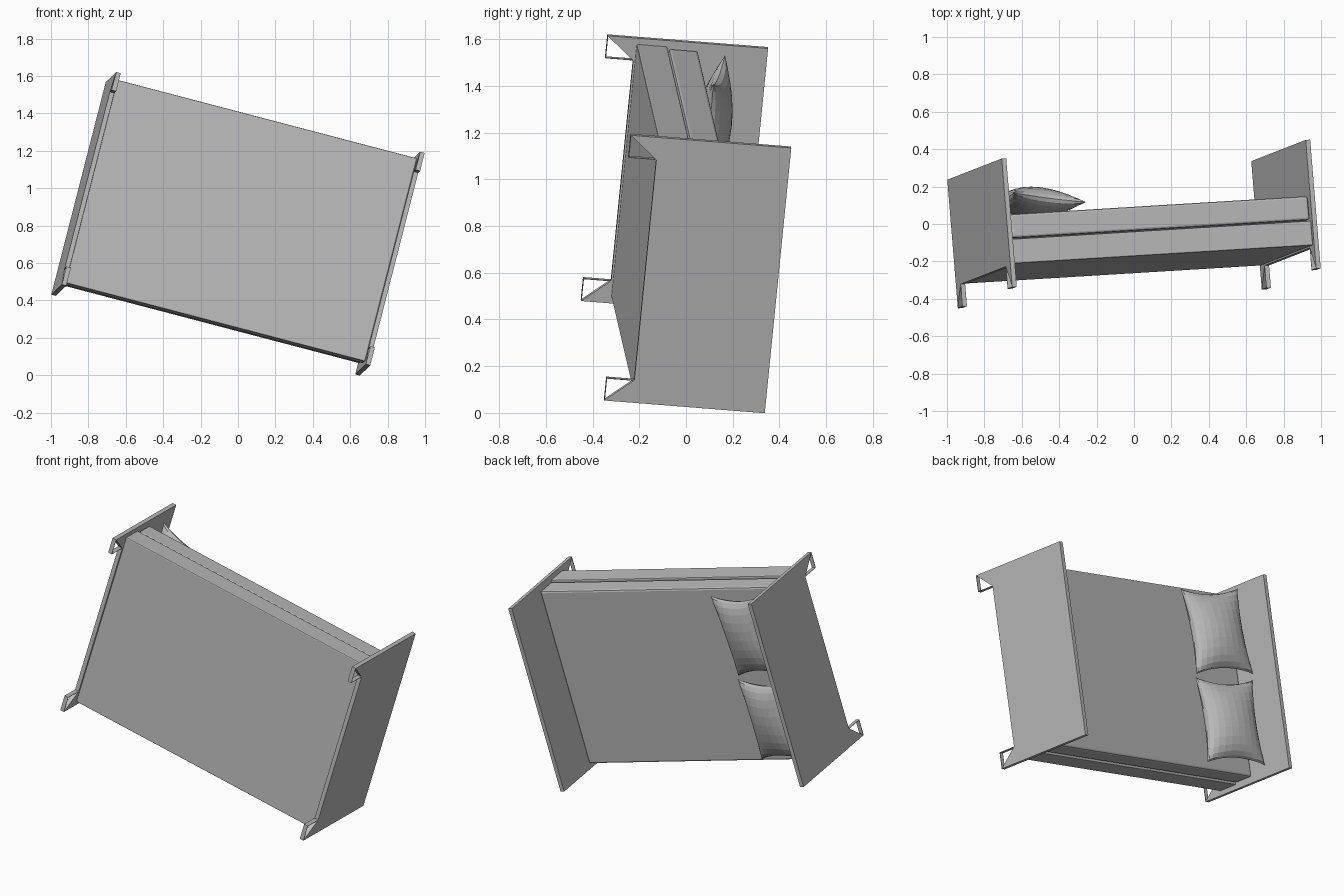
import bpy, bmesh, math
from mathutils import Matrix, Vector

cube = bpy.data.objects.get("Cube")
if cube:
    bpy.data.objects.remove(cube, do_unlink=True)

# The bed is built upright (x = length, y = width, z = up), then tipped over
length_dir = Vector((0.965, 0.059, -0.253)).normalized()
up_dir = Vector((-0.079, 0.993, -0.079))
up_dir = (up_dir - length_dir * up_dir.dot(length_dir)).normalized()
side_dir = up_dir.cross(length_dir)
TIP = Matrix((length_dir, side_dir, up_dir)).transposed().to_4x4()
TIP.translation = (0, 0, 0.81)

HALF_L, HALF_W, HALF_H = 0.854, 0.589, 0.346
THICK = 0.025
FOOT_W, FOOT_H = 0.1, 0.12

grey = bpy.data.materials.new("plain grey")
grey.use_nodes = True
GREY = (0.5, 0.5, 0.5, 1)
grey.diffuse_color = GREY
grey.node_tree.nodes["Principled BSDF"].inputs["Base Color"].default_value = GREY


def finish(name, bm, local=Matrix()):
    bmesh.ops.recalc_face_normals(bm, faces=bm.faces)
    mesh = bpy.data.meshes.new(name)
    bm.to_mesh(mesh)
    bm.free()
    mesh.materials.append(grey)
    obj = bpy.data.objects.new(name, mesh)
    bpy.context.collection.objects.link(obj)
    obj.matrix_world = TIP @ local
    return obj


def add_box(bm, low, high):
    low, high = Vector(low), Vector(high)
    size = Matrix.Diagonal((high - low).to_4d())
    size[3][3] = 1
    bmesh.ops.create_cube(bm, size=1, matrix=Matrix.Translation((low + high) / 2) @ size)


def slab(name, half_l, half_w, bottom, top, bevel):
    bm = bmesh.new()
    add_box(bm, (-half_l, -half_w, bottom), (half_l, half_w, top))
    obj = finish(name, bm)
    mod = obj.modifiers.new("soft edges", "BEVEL")
    mod.width, mod.segments = bevel, 2


def end_board(name, x):
    # Panel whose lower corners run diagonally down to the floor
    bm = bmesh.new()
    inner, under = HALF_W - FOOT_W, FOOT_H - HALF_H
    profile = [(-HALF_W, -HALF_H), (-inner, under), (inner, under),
               (HALF_W, -HALF_H), (HALF_W, HALF_H), (-HALF_W, HALF_H)]
    face = bm.faces.new([bm.verts.new((x, y, z)) for y, z in profile])
    ext = bmesh.ops.extrude_face_region(bm, geom=[face])
    moved = [v for v in ext["geom"] if isinstance(v, bmesh.types.BMVert)]
    bmesh.ops.translate(bm, verts=moved, vec=(THICK, 0, 0))
    # Thin bent strip closing each foot
    strip = 0.003
    for s in (-1, 1):
        ya, yb = sorted((s * inner, s * HALF_W))
        add_box(bm, (x, ya, -HALF_H), (x + THICK, yb, strip - HALF_H))
        ya, yb = sorted((s * inner, s * (inner + strip)))
        add_box(bm, (x, ya, -HALF_H), (x + THICK, yb, under))
    finish(name, bm)


def pillow(name, location, turn):
    # Cushion with pinched sides and pointed corners
    bm = bmesh.new()
    n = 12
    half_x, half_y, half_z, pinch = 0.205, 0.258, 0.078, 0.14
    layers = []
    for side in (1, -1):
        rows = []
        for i in range(n + 1):
            row = []
            for j in range(n + 1):
                u, v = (math.sin(math.pi / 2 * (2 * k / n - 1)) for k in (i, j))
                puff = max(0, (1 - u * u) * (1 - v * v)) ** 0.5
                row.append(bm.verts.new((half_x * u * (1 - pinch * (1 - v * v)),
                                         half_y * v * (1 - pinch * (1 - u * u)),
                                         side * half_z * puff)))
            rows.append(row)
        layers.append(rows)
    for rows in layers:
        for i in range(n):
            for j in range(n):
                bm.faces.new((rows[i][j], rows[i + 1][j], rows[i + 1][j + 1], rows[i][j + 1]))
    bmesh.ops.remove_doubles(bm, verts=bm.verts, dist=0.0005)
    local = (Matrix.Translation(location) @ Matrix.Rotation(math.radians(turn), 4, "Z")
             @ Matrix.Rotation(math.radians(10), 4, "Y"))
    finish(name, bm, local)


# Head and foot boards
end_board("headboard", -HALF_L)
end_board("footboard", HALF_L - THICK)

# Base and mattress
INNER = HALF_L - THICK
slab("bed_base", INNER, 0.563, -0.218, -0.086, 0.006)
slab("mattress", INNER - 0.004, 0.555, -0.08, 0.048, 0.012)

# Pillows
pillow("pillow_right", (-0.61, -0.282, 0.126), 4)
pillow("pillow_left", (-0.62, 0.264, 0.126), 1)
